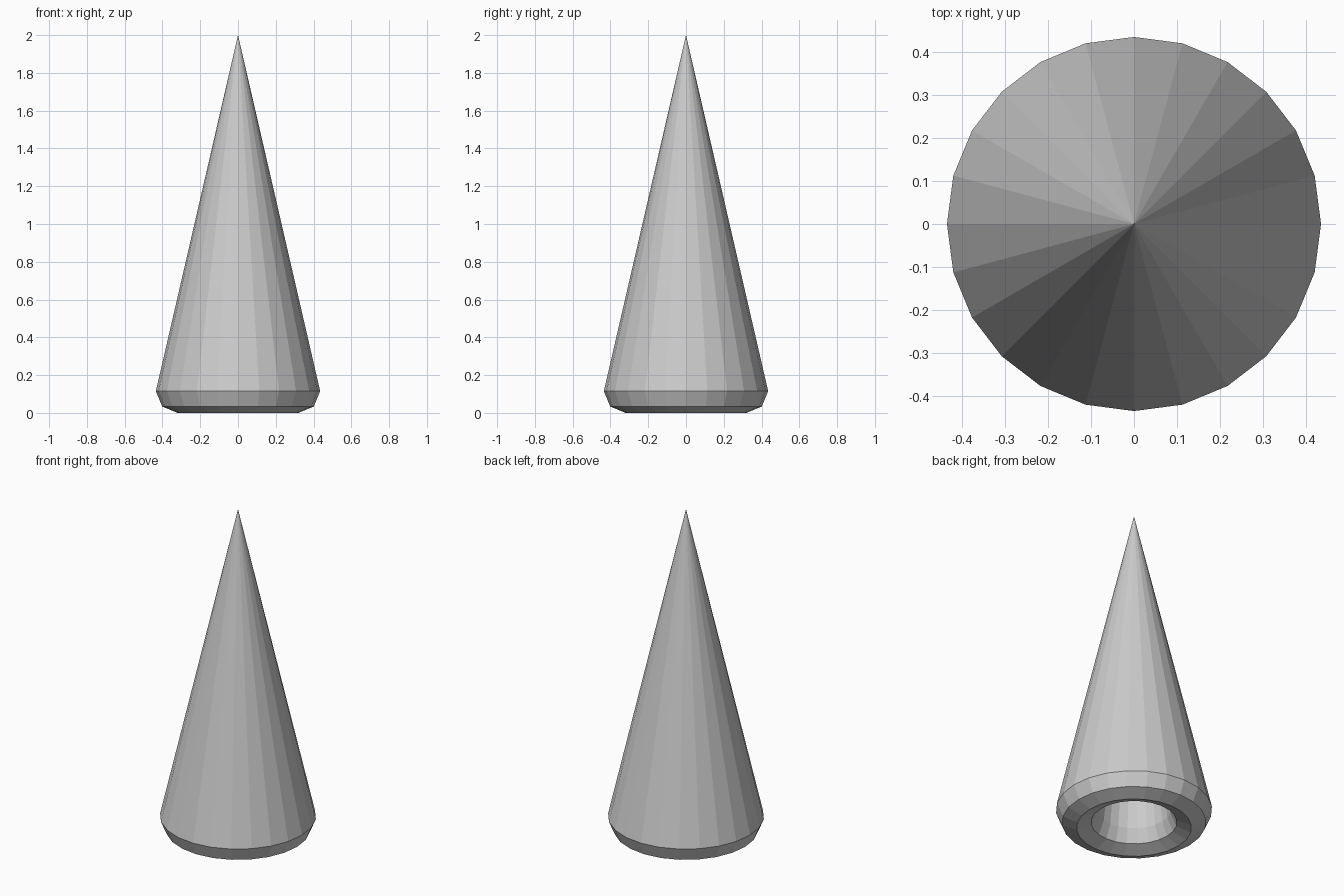
import bpy, bmesh
from math import cos, sin, pi

if "Cube" in bpy.data.objects:
    bpy.data.objects.remove(bpy.data.objects["Cube"])

SIDES = 24
RING_R, LIP_R, HEIGHT = 0.32, 0.115, 2.0

bm = bmesh.new()

# Rounded lip: lower half of an eight-sided tube, from outer wall to inner wall
rings = []
for k in range(5):
    a = -k * pi / 4
    r, z = RING_R + LIP_R * cos(a), LIP_R + LIP_R * sin(a)
    rings.append([bm.verts.new((r * cos(2 * pi * i / SIDES), r * sin(2 * pi * i / SIDES), z))
                  for i in range(SIDES)])

tip = bm.verts.new((0, 0, HEIGHT))
for i in range(SIDES):
    j = (i + 1) % SIDES
    for upper, lower in zip(rings, rings[1:]):
        bm.faces.new((upper[i], lower[i], lower[j], upper[j]))
    # Outer and inner cone walls meeting at the tip
    bm.faces.new((rings[0][i], rings[0][j], tip))
    bm.faces.new((rings[-1][j], rings[-1][i], tip))

bmesh.ops.recalc_face_normals(bm, faces=bm.faces)
mesh = bpy.data.meshes.new("hollow_spike")
bm.to_mesh(mesh)
bm.free()
bpy.context.collection.objects.link(bpy.data.objects.new("hollow_spike", mesh))
